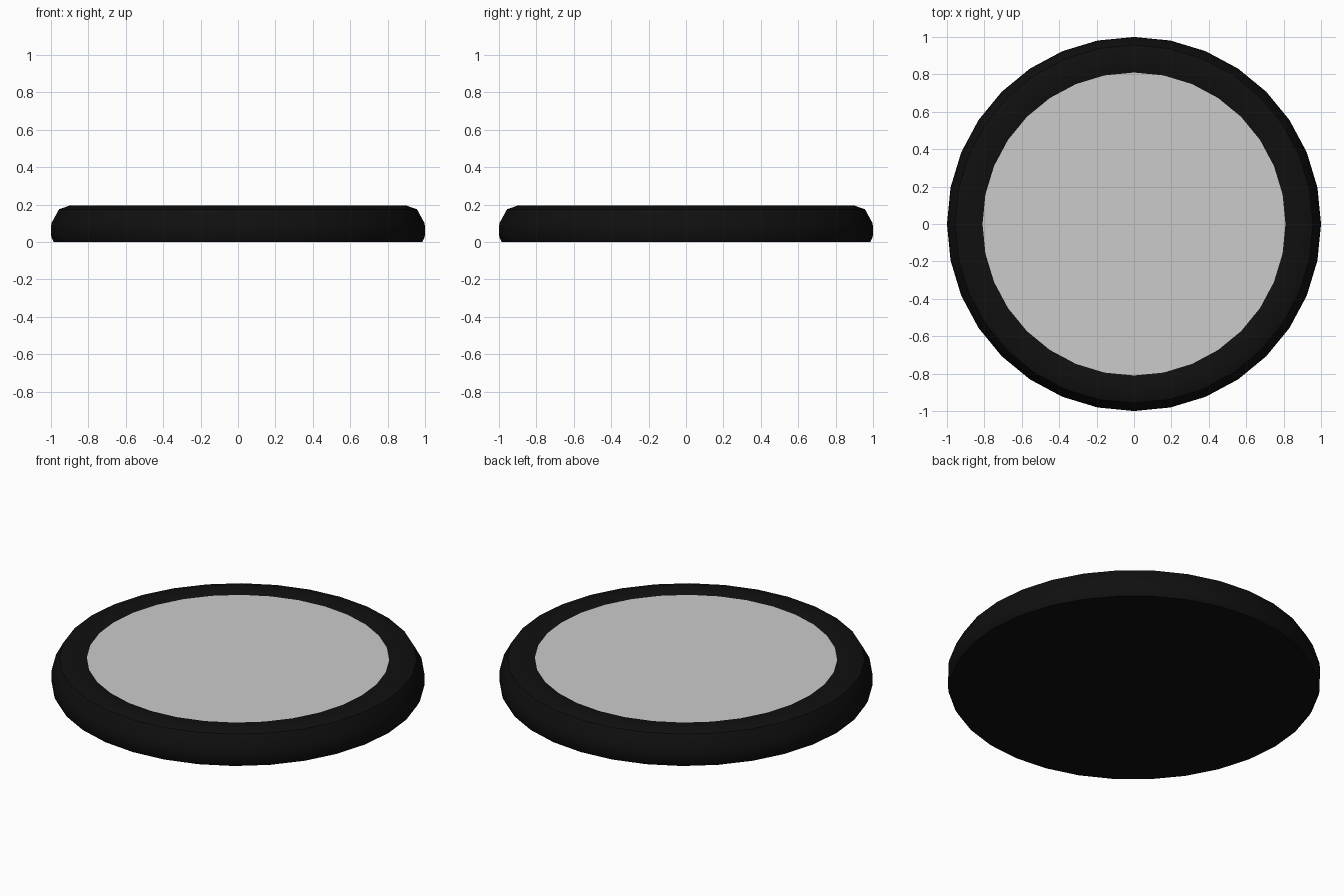
import bpy
import bmesh
from math import cos, sin, pi

if "Cube" in bpy.data.objects:
    bpy.data.objects.remove(bpy.data.objects["Cube"])

SIDES = 32


def ring(bm, r, z):
    return [bm.verts.new((r * cos(2 * pi * i / SIDES), r * sin(2 * pi * i / SIDES), z))
            for i in range(SIDES)]


def finish(bm, name):
    bmesh.ops.recalc_face_normals(bm, faces=bm.faces)
    mesh = bpy.data.meshes.new(name)
    bm.to_mesh(mesh)
    bm.free()
    obj = bpy.data.objects.new(name, mesh)
    bpy.context.collection.objects.link(obj)
    return obj


# Dark round body: lathed rim with a flat underside
profile = [(0.985, 0.0), (0.998, 0.025), (1.0, 0.06), (0.998, 0.10), (0.957, 0.175),
           (0.90, 0.195), (0.81, 0.175), (0.81, 0.165)]
bm = bmesh.new()
rings = [ring(bm, r, z) for r, z in profile]
for a, b in zip(rings, rings[1:]):
    for i in range(SIDES):
        j = (i + 1) % SIDES
        bm.faces.new((a[i], a[j], b[j], b[i]))
bm.faces.new(rings[0])
bm.faces.new(rings[-1])
body = finish(bm, "rim_body")
black = bpy.data.materials.new("black")
black.diffuse_color = (0.005, 0.005, 0.005, 1)
black.use_nodes = True
black.node_tree.nodes["Principled BSDF"].inputs["Base Color"].default_value = black.diffuse_color
body.data.materials.append(black)

# Grey inset face
bm = bmesh.new()
bm.faces.new(ring(bm, 0.81, 0.175))
face = finish(bm, "face_plate")
if face.data.polygons[0].normal.z < 0:
    face.data.flip_normals()

# Smooth the rounded rim, keep the hard edges
bpy.ops.object.select_all(action='DESELECT')
body.select_set(True)
bpy.context.view_layer.objects.active = body
bpy.ops.object.shade_smooth_by_angle(angle=pi / 5)
